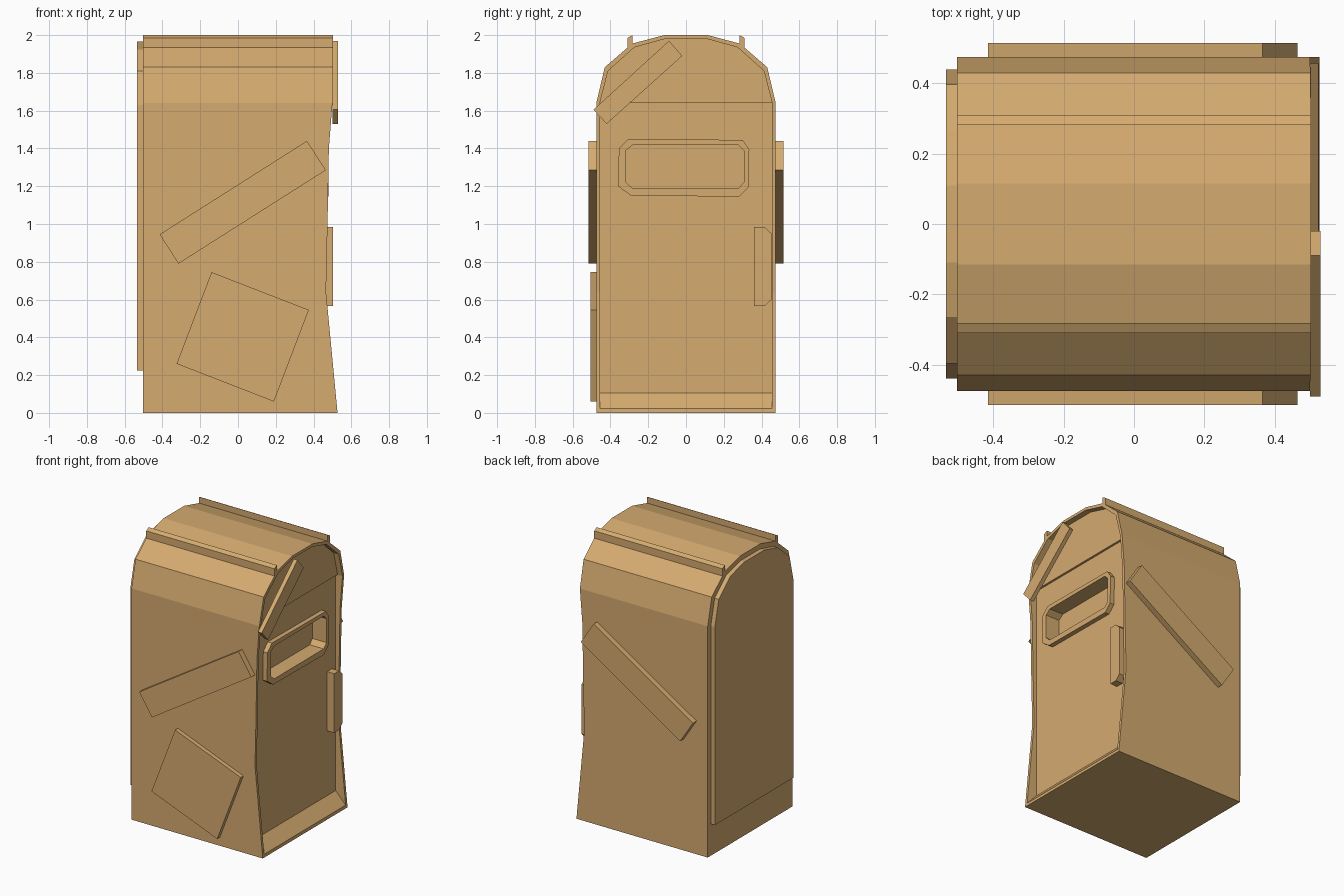
import bpy
import bmesh

cube = bpy.data.objects.get("Cube")
if cube:
    bpy.data.objects.remove(cube, do_unlink=True)

# Single cardboard colour
card = bpy.data.materials.new("cardboard tan")
card.use_nodes = True
card.diffuse_color = (0.66, 0.405, 0.16, 1)
bsdf = next(n for n in card.node_tree.nodes if n.type == 'BSDF_PRINCIPLED')
bsdf.inputs["Base Color"].default_value = card.diffuse_color
bsdf.inputs["Roughness"].default_value = 0.9


def loft(name, rings):
    """Bridge equal-length point rings and cap both ends."""
    bm = bmesh.new()
    loops = [[bm.verts.new(p) for p in ring] for ring in rings]
    for a, b in zip(loops, loops[1:]):
        for i in range(len(a)):
            j = (i + 1) % len(a)
            bm.faces.new((a[i], a[j], b[j], b[i]))
    bm.faces.new(loops[0])
    bm.faces.new(loops[-1])
    bmesh.ops.recalc_face_normals(bm, faces=bm.faces)
    mesh = bpy.data.meshes.new(name)
    bm.to_mesh(mesh)
    bm.free()
    mesh.materials.append(card)
    obj = bpy.data.objects.new(name, mesh)
    bpy.context.collection.objects.link(obj)
    return obj


def slab_x(name, yz, x0, x1):
    return loft(name, [[(x, y, z) for y, z in yz] for x in (x0, x1)])


def slab_y(name, xz, y0, y1):
    return loft(name, [[(x, y, z) for x, z in xz] for y in (y0, y1)])


def mirrored(half):
    """Complete a right-hand (y, z) half outline."""
    return half + [(-y, z) for y, z in reversed(half)]


def wave(z):
    """Warped door-side edge of the box."""
    keys = [(0, 0.527), (0.64, 0.466), (1.0, 0.474), (1.4, 0.481), (1.64, 0.5), (2.1, 0.505)]
    for (za, xa), (zb, xb) in zip(keys, keys[1:]):
        if z <= zb:
            return xa + (xb - xa) * (z - za) / (zb - za)
    return keys[-1][1]


# Box body with thin rim, sloped sill and recessed door
DOOR = 0.447
arch = [(0.475, 1.64), (0.43, 1.83), (0.285, 1.955), (0.115, 2.0)]
sides = [(0.475, z) for z in (0, 0.64, 1.0, 1.4)]
outer = mirrored(sides + arch)


def inset(y, z, floor):
    if z == 0:
        return y * 0.96, floor
    return y * 0.96, z - (0.02 if z > 1.64 else 0)


rim = [inset(y, z, 0.022) for y, z in outer]
door = [inset(y, z, 0.105) for y, z in outer]
body = loft("box_body", [
    [(-0.503, y, z) for y, z in outer],
    [(wave(z), y, z) for y, z in outer],
    [(wave(z), y, z) for y, z in rim],
    [(DOOR, y, z) for y, z in door],
])

# Panel above the door
slab_x("upper_door_panel", mirrored([inset(y, z, 0) for y, z in arch]), DOOR - 0.01, 0.462)

# Window surround and its recess
frame_outline = [(-0.36, 1.2), (-0.355, 1.4), (-0.305, 1.45), (0.3, 1.445),
                 (0.335, 1.395), (0.33, 1.195), (0.28, 1.145), (-0.29, 1.15)]
hole_outline = [(-0.318, 1.22), (-0.318, 1.39), (-0.28, 1.42), (0.275, 1.42),
                (0.306, 1.39), (0.306, 1.22), (0.275, 1.187), (-0.28, 1.187)]
frame = slab_x("window_frame", frame_outline, DOOR - 0.01, 0.48)
cutter = slab_x("window_cutter", hole_outline, 0.37, 0.6)
cutter.hide_render = True
for obj in (body, frame):
    cut = obj.modifiers.new("window", 'BOOLEAN')
    cut.operation = 'DIFFERENCE'
    cut.solver = 'EXACT'
    cut.object = cutter
    bpy.context.view_layer.objects.active = obj
    bpy.ops.object.modifier_apply(modifier=cut.name)
bpy.data.objects.remove(cutter, do_unlink=True)

# Door handle
slab_x("door_handle", [(0.36, 0.565), (0.36, 0.985), (0.415, 0.985),
                       (0.453, 0.95), (0.453, 0.6), (0.415, 0.565)], DOOR - 0.01, 0.503)

# Arched back panel
back = [(0.44, 0.225), (0.44, 1.63), (0.397, 1.81), (0.265, 1.925), (0.11, 1.965)]
slab_x("back_panel", mirrored(back), -0.535, -0.5)

# Roof rails and long side strips, one of each per side
for s, side in ((-1, "right"), (1, "left")):
    slab_x(side + "_roof_rail", [(s * 0.282, 1.94), (s * 0.31, 1.92),
                                 (s * 0.31, 1.985), (s * 0.282, 2.0)], -0.503, 0.503)
    slab_y(side + "_strip", [(-0.415, 0.945), (0.365, 1.44),
                             (0.465, 1.285), (-0.315, 0.79)], s * 0.47, s * 0.515)

# Square patch on the front
slab_y("square_patch", [(-0.14, 0.745), (0.375, 0.545), (0.19, 0.06), (-0.325, 0.26)],
       -0.505, -0.47)

# Tilted strip across the arch
slab_x("arch_strip", [(-0.49, 1.605), (-0.09, 1.97), (-0.02, 1.89), (-0.42, 1.53)],
       0.5, 0.53)
